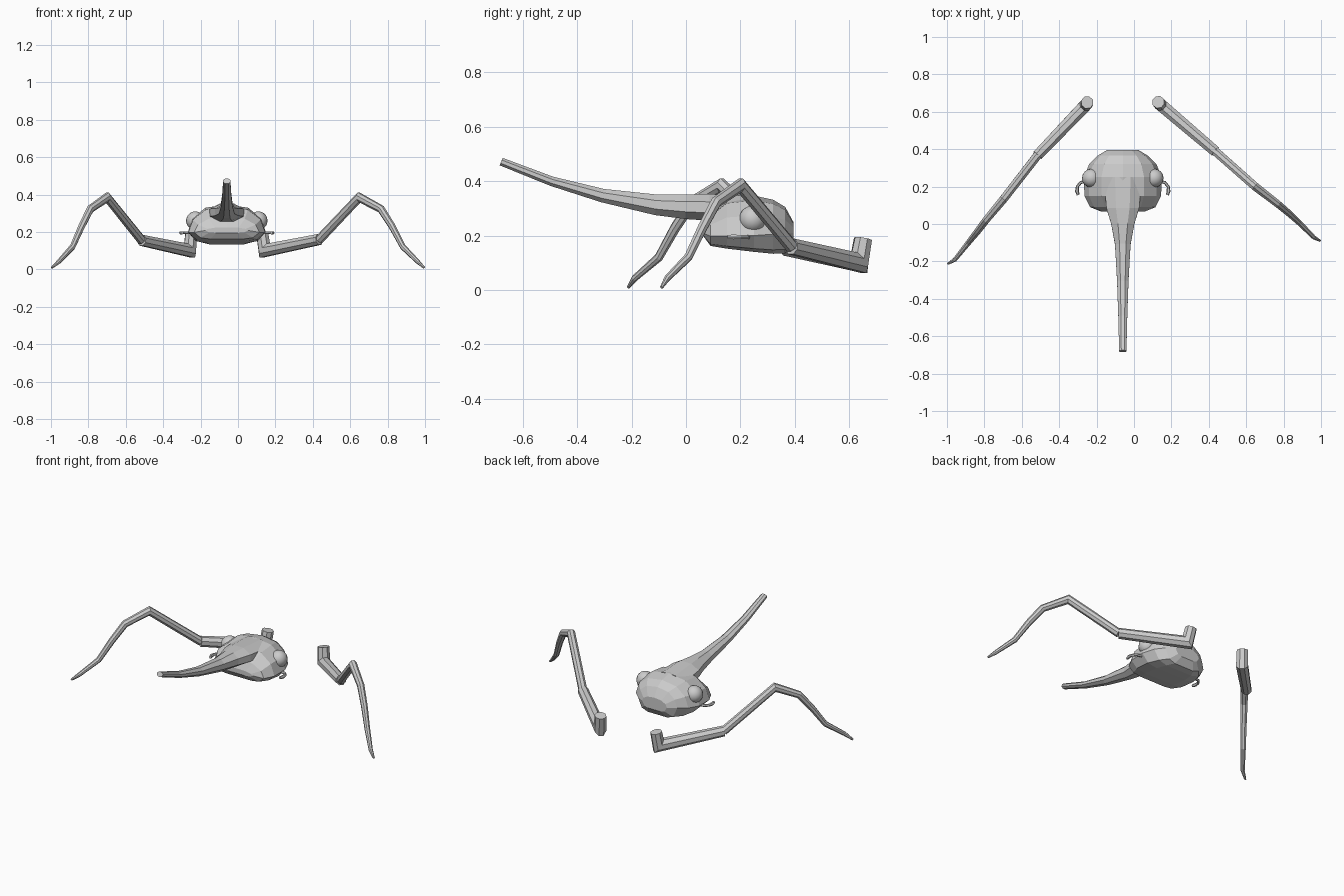
import bpy, bmesh, math
from mathutils import Vector

if "Cube" in bpy.data.objects:
    bpy.data.objects.remove(bpy.data.objects["Cube"])

CX = -0.06  # centre line of the head


def make_object(name, bm):
    bmesh.ops.recalc_face_normals(bm, faces=bm.faces)
    me = bpy.data.meshes.new(name)
    bm.to_mesh(me)
    bm.free()
    ob = bpy.data.objects.new(name, me)
    bpy.context.collection.objects.link(ob)
    return ob


def loft(name, rings):
    """Skin a list of equal-length rings and cap both ends."""
    bm = bmesh.new()
    vs = [[bm.verts.new(p) for p in ring] for ring in rings]
    n = len(rings[0])
    for a, b in zip(vs, vs[1:]):
        for i in range(n):
            j = (i + 1) % n
            bm.faces.new((a[i], a[j], b[j], b[i]))
    bm.faces.new(vs[0])
    bm.faces.new(vs[-1])
    return make_object(name, bm)


def tube(name, pts, side, sides=8):
    """Mitred tube; each point is (x, y, z, radius along side, radius across)."""
    side = Vector(side).normalized()
    P = [Vector(p[:3]) for p in pts]
    rings = []
    for k, p in enumerate(P):
        d0 = (P[k] - P[k - 1]).normalized() if k else (P[1] - P[0]).normalized()
        d1 = (P[k + 1] - P[k]).normalized() if k < len(P) - 1 else d0
        t = (d0 + d1).normalized()
        up = side.cross(t).normalized()
        m = 1 / max(0.65, t.dot(d0))
        ra, rb = pts[k][3], pts[k][4] * m
        ring = []
        for i in range(sides):
            a = 2 * math.pi * (i + 0.5) / sides
            ring.append(p + side * ra * math.cos(a) + up * rb * math.sin(a))
        rings.append(ring)
    return loft(name, rings)


# Head: flat-bottomed body lofted front to back
def head_ring(y, w, zb, zm, zt):
    half = [(0.5, zb), (0.8, zb + 0.2 * (zm - zb)), (1.0, zm),
            (0.88, zm + 0.5 * (zt - zm)), (0.55, zm + 0.88 * (zt - zm))]
    right = [(CX + w * u, y, z) for u, z in half]
    left = [(CX - w * u, y, z) for u, z in reversed(half)]
    return right + [(CX, y, zt)] + left


head = loft("head", [head_ring(*s) for s in [
    (0.066, 0.115, 0.195, 0.208, 0.225),
    (0.09, 0.175, 0.162, 0.198, 0.28),
    (0.15, 0.205, 0.152, 0.198, 0.335),
    (0.25, 0.208, 0.14, 0.20, 0.347),
    (0.32, 0.18, 0.133, 0.205, 0.332),
    (0.365, 0.135, 0.134, 0.21, 0.305),
    (0.395, 0.085, 0.175, 0.21, 0.25)]])

# Long rising snout
tube("snout", [(CX, y, z, rx, rz) for y, z, rx, rz in [
    (-0.68, 0.472, 0.021, 0.016),
    (-0.495, 0.40, 0.026, 0.019),
    (-0.307, 0.347, 0.033, 0.027),
    (-0.11, 0.313, 0.045, 0.041),
    (0.0, 0.306, 0.067, 0.049),
    (0.085, 0.304, 0.095, 0.053),
    (0.25, 0.296, 0.11, 0.052)]], (1, 0, 0))

# Eyes and side feelers
for label, s in (("left", -1), ("right", 1)):
    bpy.ops.mesh.primitive_uv_sphere_add(segments=16, ring_count=10, radius=0.05,
                                         location=(CX + s * 0.168, 0.245, 0.26))
    eye = bpy.context.object
    eye.name = label + "_eye"
    bpy.ops.object.shade_smooth()
    tube(label + "_feeler", [(CX + s * x, y, z, r, r) for x, y, z, r in [
        (0.19, 0.23, 0.195, 0.008), (0.225, 0.222, 0.195, 0.008),
        (0.243, 0.20, 0.195, 0.008), (0.245, 0.175, 0.195, 0.010),
        (0.238, 0.155, 0.195, 0.008)]], (0, 0, 1), 6)

# Jointed legs: hooked stub, thick thigh, bent thin shank, small foot
radii = [0.034, 0.036, 0.031, 0.024, 0.021, 0.019, 0.016, 0.012, 0.006]
legs = {
    "right_leg": [(0.13, 0.652, 0.187), (0.143, 0.637, 0.10), (0.435, 0.388, 0.16),
                  (0.648, 0.20, 0.385), (0.765, 0.11, 0.322), (0.825, 0.06, 0.228),
                  (0.882, 0.008, 0.12), (0.96, -0.07, 0.042), (0.995, -0.09, 0.009)],
    "left_leg": [(-0.25, 0.65, 0.187), (-0.258, 0.637, 0.10), (-0.515, 0.368, 0.155),
                 (-0.70, 0.13, 0.385), (-0.79, 0.022, 0.322), (-0.837, -0.04, 0.228),
                 (-0.885, -0.10, 0.12), (-0.957, -0.19, 0.042), (-0.995, -0.213, 0.009)],
}
for name, pts in legs.items():
    d = Vector(pts[-1]) - Vector(pts[1])
    # Upper stub and thigh are one piece, the thinner shank slots into it
    tube(name + "_thigh", [(*p, r, r) for p, r in zip(pts[:3], radii)], (-d.y, d.x, 0))
    tube(name + "_shank", [(*p, r, r) for p, r in zip(pts[2:], [0.025] + radii[3:])],
         (-d.y, d.x, 0))
